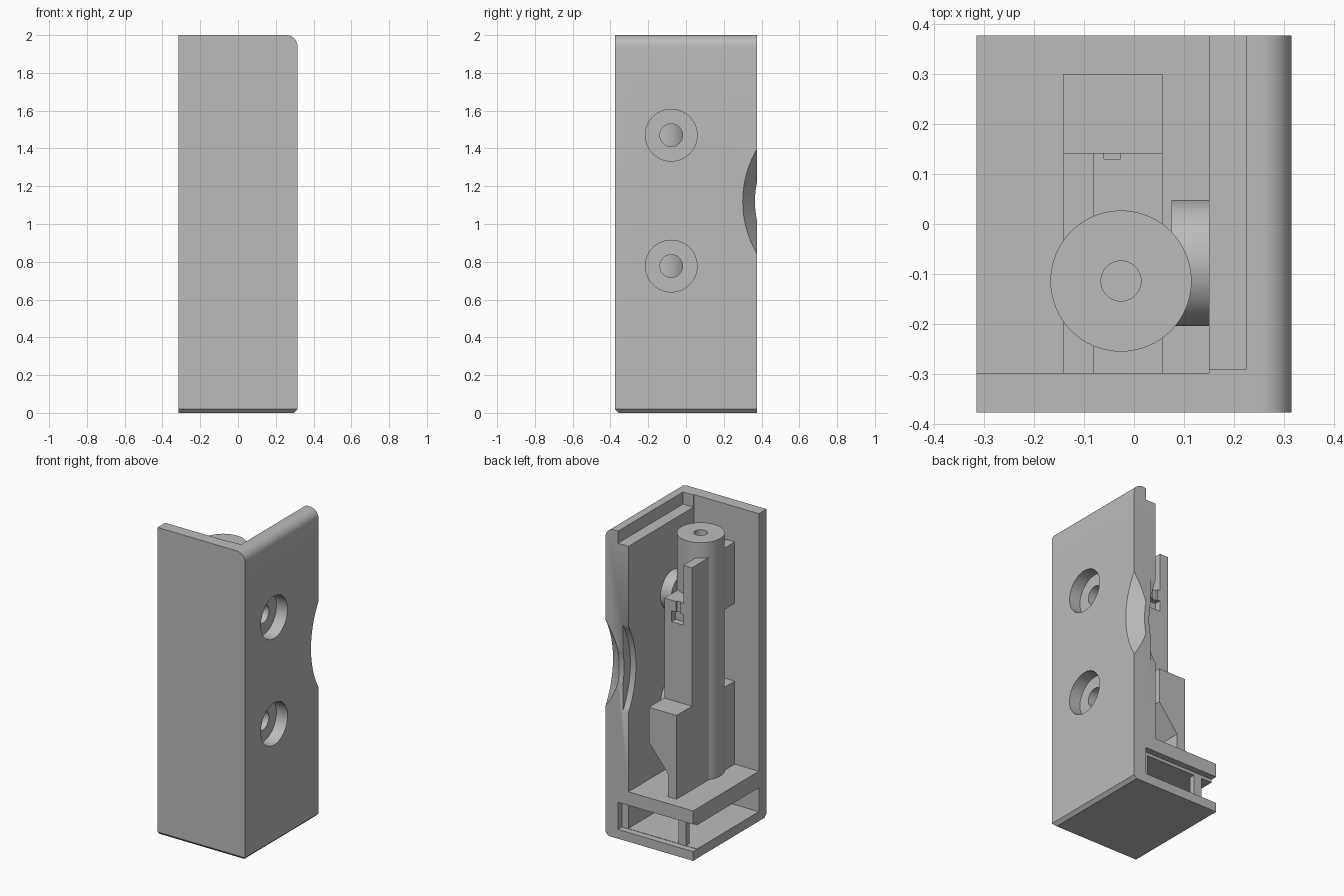
import bpy, bmesh, math
from mathutils import Matrix, Vector

cube = bpy.data.objects.get("Cube")
if cube:
    bpy.data.objects.remove(cube, do_unlink=True)

# One plain grey plastic
grey = bpy.data.materials.new("plain_grey")
grey.use_nodes = True
colour = (0.5, 0.5, 0.5, 1)
grey.diffuse_color = colour
grey.node_tree.nodes["Principled BSDF"].inputs["Base Color"].default_value = colour


def finish(name, bm):
    bmesh.ops.recalc_face_normals(bm, faces=bm.faces)
    mesh = bpy.data.meshes.new(name)
    bm.to_mesh(mesh)
    bm.free()
    mesh.materials.append(grey)
    ob = bpy.data.objects.new(name, mesh)
    bpy.context.collection.objects.link(ob)
    return ob


def box_mesh(x, y, z):
    bm = bmesh.new()
    size = Matrix.Diagonal((x[1] - x[0], y[1] - y[0], z[1] - z[0], 1))
    mid = Matrix.Translation((sum(x) / 2, sum(y) / 2, sum(z) / 2))
    bmesh.ops.create_cube(bm, size=1, matrix=mid @ size)
    return bm


def box(name, x, y, z):
    return finish(name, box_mesh(x, y, z))


def prism(name, outline, y):
    """Extrude an x-z outline along y."""
    bm = bmesh.new()
    face = bm.faces.new([bm.verts.new((px, y[0], pz)) for px, pz in outline])
    new = bmesh.ops.extrude_face_region(bm, geom=[face])["geom"]
    verts = [v for v in new if isinstance(v, bmesh.types.BMVert)]
    bmesh.ops.translate(bm, verts=verts, vec=(0, y[1] - y[0], 0))
    return finish(name, bm)


def rod(name, start, end, r1, r2=None, sides=64):
    """Cylinder or cone between two points."""
    a, b = Vector(start), Vector(end)
    d = b - a
    turn = d.to_track_quat("Z", "Y").to_matrix().to_4x4()
    bm = bmesh.new()
    bmesh.ops.create_cone(bm, cap_ends=True, segments=sides, radius1=r1,
                          radius2=r1 if r2 is None else r2, depth=d.length,
                          matrix=Matrix.Translation((a + b) / 2) @ turn)
    return finish(name, bm)


def combine(target, tool, operation="DIFFERENCE"):
    mod = target.modifiers.new("combine", "BOOLEAN")
    mod.operation, mod.solver, mod.object = operation, "EXACT", tool
    bpy.context.view_layer.objects.active = target
    bpy.ops.object.modifier_apply(modifier=mod.name)
    bpy.data.objects.remove(tool, do_unlink=True)


X, Y = 0.315, 0.377          # half width and half depth
INNER_X, INNER_Y = 0.15, -0.298
FLOOR = 0.325

# Housing block: rounded top side edge, chamfered bottom edges
bm = box_mesh((-X, X), (-Y, Y), (0, 2))


def edges_at(test):
    return [e for e in bm.edges if all(test(v.co) for v in e.verts)]


bmesh.ops.bevel(bm, geom=edges_at(lambda c: c.x > X - .001 and c.z > 1.99),
                offset=0.06, segments=10, profile=0.5, affect="EDGES")
bmesh.ops.bevel(bm, geom=edges_at(lambda c: c.z < .01 and c.x > X - .001)
                + edges_at(lambda c: c.z < .01 and c.y < .001 - Y),
                offset=0.02, segments=1, affect="EDGES")
housing = finish("housing", bm)

# Main cavity, top ledge, lower compartment and its door recess
combine(housing, box("cut", (-1, INNER_X), (INNER_Y, 1), (FLOOR, 3)))
combine(housing, box("cut", (0.1, 0.225), (-0.29, 1), (1.921, 3)))
combine(housing, box("cut", (-1, 0.18), (INNER_Y, 1), (0.062, 0.217)))
combine(housing, box("cut", (-1, 0.225), (0.336, 1), (0.06, 0.237)))

# Finger notch: dished outside, thin fin, relieved inside
ny, nz = 0.847, 1.12
combine(housing, rod("cut", (0.225, ny, nz), (0.325, ny, nz), 0.482, 0.554, 128))
combine(housing, rod("cut", (0.1, ny, nz), (0.23, ny, nz), 0.482, sides=128))
combine(housing, rod("cut", (0.1, ny, nz), (0.19, ny, nz), 0.547, sides=128))

# Screw bosses with counterbored holes
sy = -0.078
for z in (0.777, 1.47):
    combine(housing, rod("boss", (0.075, sy, z), (0.17, sy, z), 0.126), "UNION")
    combine(housing, rod("cut", (0.235, sy, z), (0.4, sy, z), 0.137))
    combine(housing, rod("cut", (0.06, sy, z), (0.3, sy, z), 0.06))

# Holder: lower foot with sloped underside, upper stepped post
L, M, R = -0.142, -0.08, 0.057
holder = prism("holder", [(L, .31), (L, .87), (R, .87), (R, .645), (M, .475),
                          (M, .31)], (-0.305, 0.3))
combine(holder, prism("post", [(L, .8), (L, 1.77), (M, 1.77), (M, 1.52),
                               (R, 1.52), (R, .8)], (-0.305, 0.142)), "UNION")
# Gap between the two wall brackets, then the hook slot and its pocket
combine(holder, box("cut", (-0.3, 0.3), (-0.5, -0.13), (0.865, 1.37)))
combine(holder, box("cut", (-0.06, -0.027), (0.13, 0.2), (1.4, 1.6)))
combine(holder, box("cut", (M, 0.005), (0.1, 0.2), (1.38, 1.45)))

# Upright barrel with a bore
cx, cy = -0.026, -0.114
combine(holder, rod("barrel", (cx, cy, 0.315), (cx, cy, 1.87), 0.141), "UNION")
combine(holder, rod("cut", (cx, cy, 0.33), (cx, cy, 2), 0.04))

# Slim post in the compartment opening
door_post = box("door_post", (-0.235, -0.18), (0.3, 0.336), (0.055, 0.225))

for ob in (housing, holder, door_post):
    bpy.ops.object.select_all(action="DESELECT")
    ob.select_set(True)
    bpy.context.view_layer.objects.active = ob
    bpy.ops.object.shade_smooth_by_angle(angle=math.radians(30))
